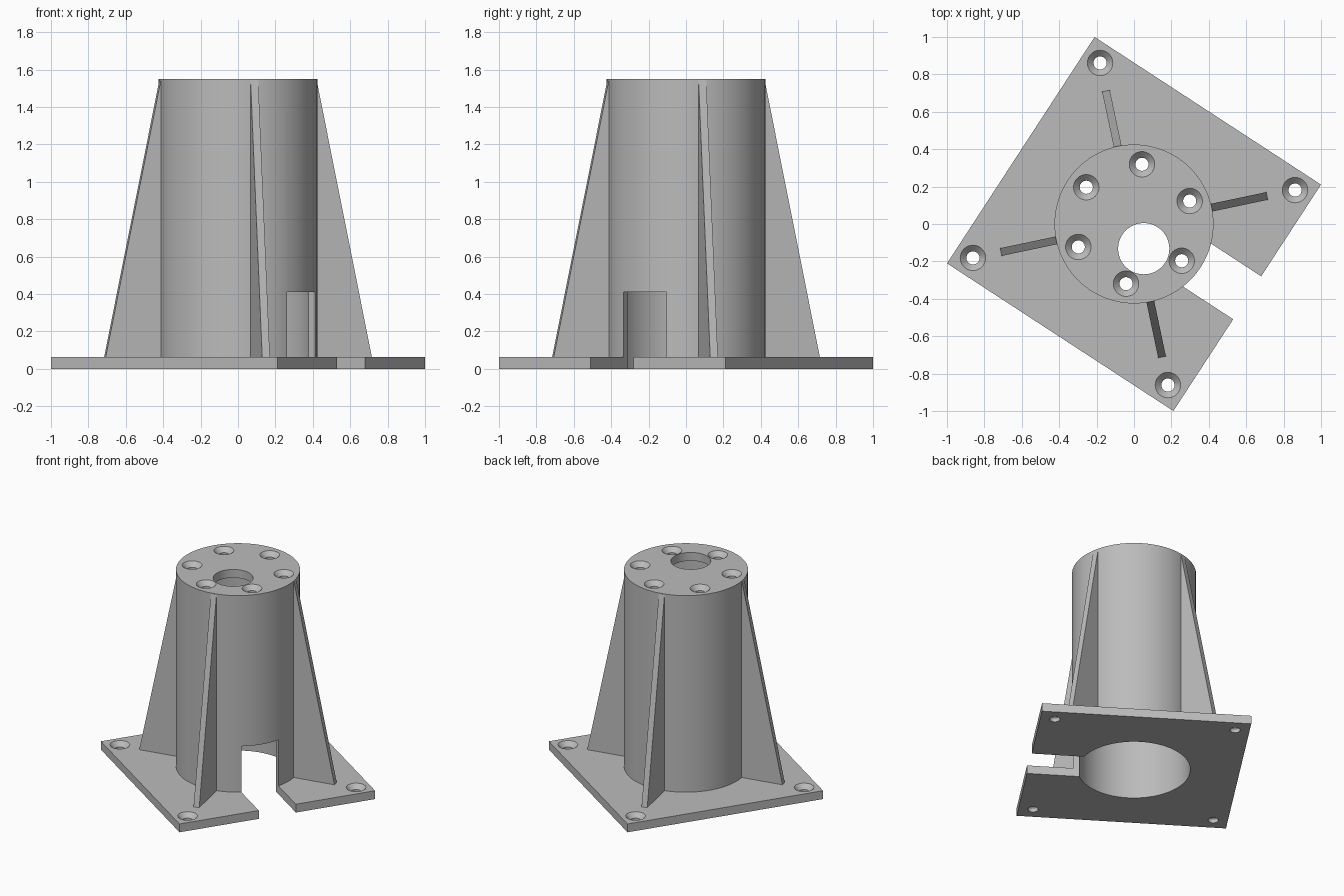
import bpy, bmesh, math
from mathutils import Matrix

if "Cube" in bpy.data.objects:
    bpy.data.objects.remove(bpy.data.objects["Cube"])

PLATE, HEIGHT, CAP = 0.063, 1.55, 0.063
R_OUT, R_IN = 0.425, 0.386
CORNER = math.radians(11.9)          # direction of the first plate corner and rib
SIDE = CORNER - math.pi / 4          # direction of the slotted plate edge

grey = bpy.data.materials.new("light grey")
grey.use_nodes = True
colour = (0.5, 0.5, 0.5, 1)
grey.diffuse_color = colour
grey.node_tree.nodes["Principled BSDF"].inputs["Base Color"].default_value = colour


def finish(name, bm):
    bmesh.ops.recalc_face_normals(bm, faces=bm.faces[:])
    mesh = bpy.data.meshes.new(name)
    bm.to_mesh(mesh)
    bm.free()
    mesh.materials.append(grey)
    obj = bpy.data.objects.new(name, mesh)
    bpy.context.collection.objects.link(obj)
    return obj


def box(name, x, y, z, angle):
    """Box given by its (min, max) on each axis, turned about z."""
    bm = bmesh.new()
    bmesh.ops.create_cube(bm, size=1)
    for v in bm.verts:
        for i, (lo, hi) in enumerate((x, y, z)):
            v.co[i] = hi if v.co[i] > 0 else lo
    bm.transform(Matrix.Rotation(angle, 4, "Z"))
    return finish(name, bm)


def lathe(name, profile, x=0, y=0, sides=48):
    """Solid of revolution with flat ends from (radius, z) pairs."""
    bm = bmesh.new()
    rings = [[bm.verts.new((x + r * math.cos(2 * math.pi * i / sides),
                            y + r * math.sin(2 * math.pi * i / sides), z))
              for i in range(sides)] for r, z in profile]
    for a, b in zip(rings, rings[1:]):
        for i in range(sides):
            j = (i + 1) % sides
            bm.faces.new((a[i], a[j], b[j], b[i]))
    bm.faces.new(rings[0])
    bm.faces.new(rings[-1])
    return finish(name, bm)


def screw_hole(radius, angle, top):
    """Countersunk through-hole cutter."""
    return lathe("screw_cutter",
                 [(0.035, top - 0.1), (0.035, top - 0.033), (0.068, top), (0.078, top + 0.01)],
                 radius * math.cos(angle), radius * math.sin(angle))


def cut(obj, cutters):
    """Subtract the cutters, bake the result and remove them."""
    for c in cutters:
        mod = obj.modifiers.new("cut", "BOOLEAN")
        mod.operation, mod.solver, mod.object = "DIFFERENCE", "EXACT", c
    bpy.context.view_layer.update()
    graph = bpy.context.evaluated_depsgraph_get()
    mesh = bpy.data.meshes.new_from_object(obj.evaluated_get(graph))
    obj.modifiers.clear()
    obj.data = mesh
    for c in cutters:
        bpy.data.objects.remove(c)


def cable_slot():
    return box("slot_cutter", (0, 1), (-0.137, 0.137), (-0.1, 0.41), SIDE)


def bore():
    return lathe("bore_cutter", [(R_IN, -0.1), (R_IN, HEIGHT - CAP)], sides=96)


# Square base plate with bore, slot and corner screw holes
half = 0.7225
base = box("base_plate", (-half, half), (-half, half), (0, PLATE), SIDE)
cut(base, [bore(), cable_slot()] +
    [screw_hole(0.88, CORNER + k * math.pi / 2, PLATE) for k in range(4)])

# Hollow column with closed top, off-centre opening and six screw holes
column = lathe("column", [(R_OUT, PLATE), (R_OUT, HEIGHT)], sides=96)
opening = lathe("opening_cutter", [(0.137, HEIGHT - 0.2), (0.137, HEIGHT + 0.1)], 0.052, -0.132)
cut(column, [bore(), cable_slot(), opening] +
    [screw_hole(0.322, math.radians(22.4 + 60 * k), HEIGHT) for k in range(6)])

# Four tapered ribs towards the plate corners
ribs = []
for k, where in enumerate(("left", "back", "right", "front")):
    bm = bmesh.new()
    outline = [(0.41, PLATE), (0.727, PLATE), (R_OUT, HEIGHT - 0.005), (0.41, HEIGHT - 0.005)]
    face = bm.faces.new([bm.verts.new((r, -0.021, z)) for r, z in outline])
    moved = bmesh.ops.extrude_face_region(bm, geom=[face])["geom"]
    bmesh.ops.translate(bm, vec=(0, 0.042, 0),
                        verts=[g for g in moved if isinstance(g, bmesh.types.BMVert)])
    bm.transform(Matrix.Rotation(CORNER + k * math.pi / 2, 4, "Z"))
    ribs.append(finish(where + "_rib", bm))

# Smooth round walls, keep edges sharp
bpy.ops.object.select_all(action="DESELECT")
for obj in (base, column, *ribs):
    obj.select_set(True)
bpy.context.view_layer.objects.active = column
bpy.ops.object.shade_smooth_by_angle(angle=math.radians(30))
